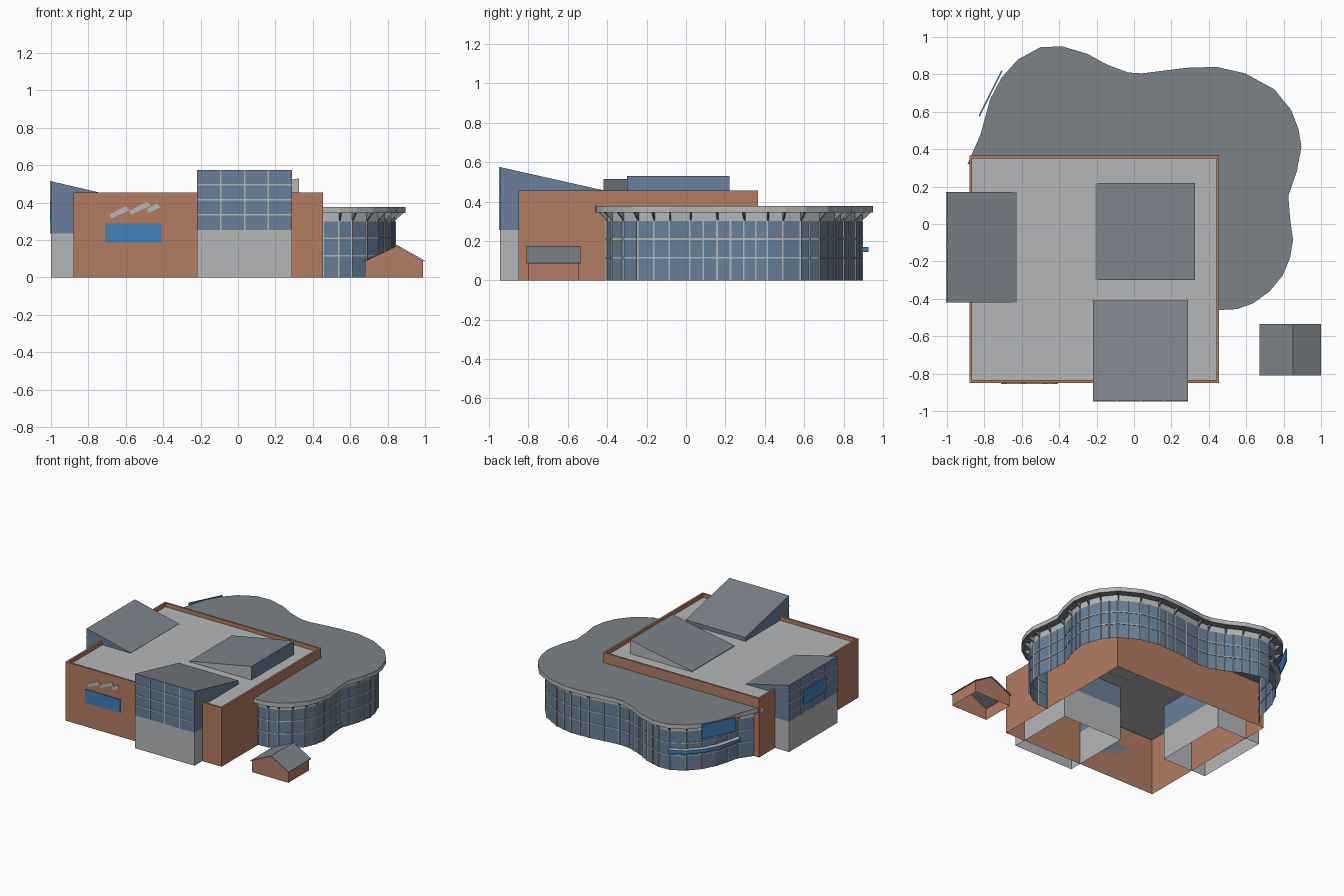
import bpy, bmesh
from mathutils import Vector

cube = bpy.data.objects.get("Cube")
if cube:
    bpy.data.objects.remove(cube, do_unlink=True)


def material(name, r, g, b):
    m = bpy.data.materials.new(name)
    m.use_nodes = True
    m.diffuse_color = (r, g, b, 1)
    m.node_tree.nodes["Principled BSDF"].inputs["Base Color"].default_value = (r, g, b, 1)
    return m


BRICK = material("brick", .45, .2, .12)
PANEL = material("pale panel", .46, .47, .48)
ROOF = material("dark roof", .2, .225, .25)
GLASS = material("glass", .14, .215, .32)
BLUE = material("sign blue", .05, .22, .5)


def finish(name, bm, *mats):
    mesh = bpy.data.meshes.new(name)
    bm.to_mesh(mesh)
    bm.free()
    for m in mats:
        mesh.materials.append(m)
    obj = bpy.data.objects.new(name, mesh)
    bpy.context.collection.objects.link(obj)
    return obj


def shell(name, rings, mats, closed=True, cap=True, floor=False):
    """Skin stacked counter-clockwise rings; one material per row, the last for the cap."""
    bm = bmesh.new()
    loops = [[bm.verts.new(p) for p in ring] for ring in rings]
    n = len(loops[0])
    for row, (a, b) in enumerate(zip(loops, loops[1:])):
        for i in range(n if closed else n - 1):
            j = (i + 1) % n
            bm.faces.new((a[i], a[j], b[j], b[i])).material_index = row
    if cap:
        bm.faces.new(loops[-1]).material_index = len(mats) - 1
    if floor:
        bm.faces.new(loops[0][::-1]).material_index = len(mats) - 1
    return finish(name, bm, *mats)


def slab(bm, pts, vec):
    """Add a flat polygon thickened along a vector."""
    face = bm.faces.new([bm.verts.new(p) for p in pts])
    ext = bmesh.ops.extrude_face_region(bm, geom=[face], use_keep_orig=True)
    bmesh.ops.translate(bm, vec=vec, verts=[v for v in ext["geom"] if isinstance(v, bmesh.types.BMVert)])
    bmesh.ops.recalc_face_normals(bm, faces=bm.faces)


def plate(name, pts, vec, mat):
    bm = bmesh.new()
    slab(bm, pts, vec)
    return finish(name, bm, mat)


def bar(bm, p, q, size=.008):
    """Add a square bar between two points."""
    p, q = Vector(p), Vector(q)
    verts = bmesh.ops.create_cube(bm, size=1)["verts"]
    rot = (q - p).to_track_quat('Z', 'Y')
    for v in verts:
        v.co = (p + q) / 2 + rot @ Vector((v.co.x * size, v.co.y * size, v.co.z * (q - p).length))


def rect(x0, x1, y0, y1, height):
    """Rectangle ring whose height is a number or a function of x and y."""
    f = height if callable(height) else lambda x, y: height
    return [(x, y, f(x, y)) for x, y in ((x0, y0), (x1, y0), (x1, y1), (x0, y1))]


def at(pts, z):
    return [(p[0], p[1], z) for p in pts]


# Main hall with parapet and recessed roof, open underneath
W, E, S, N, TOP, T = -.88, .455, -.85, .365, .455, .015
inner = (W + T, E - T, S + T, N - T)
shell("main_hall", [rect(W, E, S, N, 0), rect(W, E, S, N, TOP), rect(*inner, TOP), rect(*inner, .425)],
      [BRICK, BRICK, BRICK, PANEL])

# Front and side entrance towers with sloped roofs
fx0, fx1, fy0, fy1 = -.22, .29, -.945, -.41
front = (fx0, fx1, fy0, fy1)
shell("front_tower", [rect(*front, 0), rect(*front, .255),
                      rect(*front, lambda x, y: .575 if y < -.5 else .455)], [PANEL, GLASS, ROOF])
sx0, sx1, sy0, sy1 = -1, -.625, -.42, .17
side = (sx0, sx1, sy0, sy1)
shell("side_tower", [rect(*side, 0), rect(*side, .235),
                     rect(*side, lambda x, y: .515 if x < -.8 else .427)], [PANEL, GLASS, ROOF])

# Tower window bars
bm = bmesh.new()
for k in range(1, 4):
    t = k / 4
    x, z = fx0 + (fx1 - fx0) * t, .255 + .32 * t
    bar(bm, (x, fy0, .255), (x, fy0, .575))
    bar(bm, (fx0, fy0, z), (fx1, fy0, z))
    y, z = sy0 + (sy1 - sy0) * t, .235 + .28 * t
    bar(bm, (sx0, y, .235), (sx0, y, .515))
    bar(bm, (sx0, sy0, z), (sx0, sy1, z))
finish("tower_window_bars", bm, PANEL)

# Wedge skylight on the roof, glazed on its tall side
light = (-.205, .325, -.3, .22)
sky = shell("roof_skylight", [rect(*light, .424), rect(*light, lambda x, y: .53 if x > 0 else .43)],
            [PANEL, GLASS, ROOF])
for f in sky.data.polygons:
    if f.normal.x > .9:
        f.material_index = 1

# Wavy canopy outline, counter-clockwise from the front right
outline = [Vector(p) for p in (
    (.455, -.46), (.55, -.455), (.635, -.425), (.725, -.36), (.795, -.275), (.835, -.18), (.85, -.085),
    (.835, .025), (.825, .15), (.87, .28), (.895, .41), (.88, .505), (.84, .61), (.75, .72), (.595, .805),
    (.44, .84), (.28, .835), (.04, .805), (-.03, .81), (-.14, .85), (-.25, .91), (-.385, .95), (-.5, .945),
    (-.62, .88), (-.71, .78), (-.77, .665), (-.82, .48), (-.89, .32))]


def inset(pts, d):
    out = []
    for i, p in enumerate(pts):
        t = (pts[min(i + 1, len(pts) - 1)] - pts[max(i - 1, 0)]).normalized()
        out.append(p + Vector((-t.y, t.x)) * d)
    return out


wall = inset(outline, .055)
wall[0].x = E
wall[-1] = Vector((-.835, N))

canopy = outline + [Vector((W, .32)), Vector((W + .01, N - .01)), Vector((E - .01, N - .01))]
shell("wavy_canopy", [at(canopy, .345), at(canopy, .378)], [PANEL, ROOF], floor=True)
shell("curved_glass_wall", [at(wall, 0), at(wall, .3), at(wall, .345)], [GLASS, PANEL], closed=False, cap=False)

# Bars on the curved glass
bm = bmesh.new()
for a, b in zip(wall, wall[1:]):
    for z in (.115, .21):
        bar(bm, (*a, z), (*b, z))
    bar(bm, (*a, 0), (*a, .3))
    if (b - a).length > .12:
        m = (a + b) / 2
        bar(bm, (*m, 0), (*m, .3))
finish("curved_window_bars", bm, PANEL)

# Triangular brackets below the canopy
bm = bmesh.new()
for w, o in list(zip(wall, outline))[1:-1]:
    tip = w.lerp(o, .8)
    d = (o - w).normalized() * .008
    slab(bm, [(*w, .345), (*tip, .345), (*w, .305)], (-d.y, d.x, 0))
finish("canopy_brackets", bm, ROOF)

# Rear entrance ledge following the curved wall
edge = inset(outline, .018)
ledge = edge[-6:-1] + wall[-6:-1][::-1]
shell("rear_ledge", [at(ledge, .143), at(ledge, .17)], [BLUE, PANEL], floor=True)

# Signs: rear, front and side plates
plate("rear_sign", [(-.83, .58, .27), (-.71, .82, .27), (-.71, .82, .378), (-.83, .58, .378)],
      (.006, -.003, 0), BLUE)
plate("front_sign", [(-.71, S, .187), (-.41, S, .187), (-.41, S, .29), (-.71, S, .29)], (0, -.006, 0), BLUE)
plate("side_sign", [(sx0, -.28, .3), (sx0, 0, .3), (sx0, 0, .41), (sx0, -.28, .41)], (-.006, 0, 0), BLUE)

# Slanted wall ornaments above the front sign
bm = bmesh.new()
for x, z, length in ((-.68, .315, .1), (-.575, .335, .11), (-.48, .345, .065)):
    rise = length * .45
    slab(bm, [(x, S, z), (x + length, S, z + rise), (x + length - .02, S, z + rise + .022),
              (x - .005, S, z + .022)], (0, -.006, 0))
finish("wall_ornaments", bm, PANEL)

# Small gabled hut, open underneath
hx0, hx1, hy0, hy1, ridge = .68, .99, -.8, -.545, .85
bm = bmesh.new()
gable = [(hx0, 0), (hx1, 0), (hx1, .088), (ridge, .168), (hx0, .088)]
ends = [[bm.verts.new((x, y, z)) for x, z in gable] for y in (hy0, hy1)]
bm.faces.new(ends[0])
bm.faces.new(ends[1][::-1])
for i in (1, 4):
    j = (i + 1) % 5
    bm.faces.new((ends[0][i], ends[1][i], ends[1][j], ends[0][j]))
finish("hut_walls", bm, BRICK)
bm = bmesh.new()
for x in (hx0 - .01, hx1 + .01):
    slab(bm, [(x, hy0 - .01, .085), (ridge, hy0 - .01, .17), (ridge, hy1 + .01, .17), (x, hy1 + .01, .085)],
         (0, 0, .004))
finish("hut_roof", bm, ROOF)
